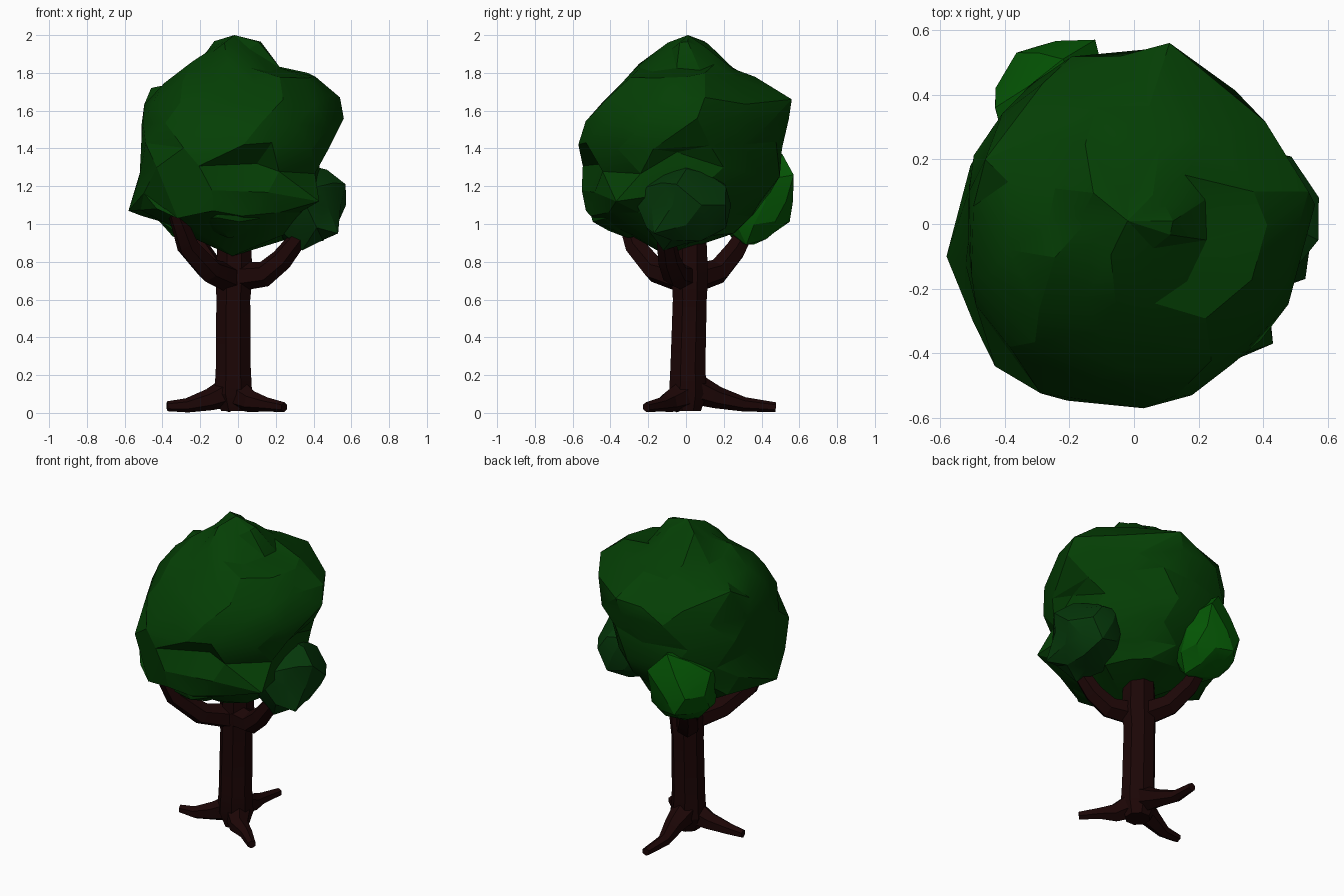
import bpy, bmesh, math, random
from mathutils import Vector

random.seed(11)
default = bpy.data.objects.get("Cube")
if default:
    bpy.data.objects.remove(default, do_unlink=True)


def make_material(name, red, green, blue):
    material = bpy.data.materials.new(name)
    material.use_nodes = True
    color = (red, green, blue, 1.0)
    material.diffuse_color = color
    shader = next(n for n in material.node_tree.nodes if n.type == 'BSDF_PRINCIPLED')
    shader.inputs["Base Color"].default_value = color
    shader.inputs["Roughness"].default_value = 0.9
    return material


bark = make_material("dark_bark", 0.0115, 0.0017, 0.0017)
leaf = make_material("leaf_green", 0.0014, 0.049, 0.0014)
shade_leaf = make_material("deep_leaf_green", 0.0016, 0.039, 0.003)
bright_leaf = make_material("bright_leaf_green", 0.0014, 0.093, 0.0014)


def add_object(name, bm, material):
    bmesh.ops.recalc_face_normals(bm, faces=bm.faces[:])
    mesh = bpy.data.meshes.new(name)
    bm.to_mesh(mesh)
    bm.free()
    mesh.materials.append(material)
    obj = bpy.data.objects.new(name, mesh)
    bpy.context.collection.objects.link(obj)
    bpy.ops.object.select_all(action='DESELECT')
    obj.select_set(True)
    bpy.context.view_layer.objects.active = obj
    bpy.ops.object.shade_smooth_by_angle(angle=math.radians(22))


def bridge(bm, low, high):
    """Quads between two equal rings of vertices."""
    for k in range(len(low)):
        n = (k + 1) % len(low)
        bm.faces.new((low[k], low[n], high[n], high[k]))


def add_limb(name, path, radii, sides=6):
    """Tapered faceted tube along a path, kept above the ground."""
    points = [Vector(p) for p in path]
    side = (points[-1] - points[0]).cross(Vector((0, 0, 1)))
    side = side.normalized() if side.length > 0.1 else Vector((1, 0, 0))
    bm = bmesh.new()
    rings = []
    last = len(points) - 1
    for i, (point, radius) in enumerate(zip(points, radii)):
        tangent = (points[min(i + 1, last)] - points[max(i - 1, 0)]).normalized()
        up = side.cross(tangent).normalized()
        ring = []
        for k in range(sides):
            angle = math.tau * (k + 0.5) / sides
            co = point + radius * (math.cos(angle) * side + math.sin(angle) * up)
            co.z = max(co.z, 0)
            ring.append(bm.verts.new(co))
        rings.append(ring)
    for low, high in zip(rings, rings[1:]):
        bridge(bm, low, high)
    bm.faces.new(rings[0])
    bm.faces.new(rings[-1])
    add_object(name, bm, bark)


def pull_corners(bm, corners):
    """Move the nearest free vertex onto each corner."""
    free = set(bm.verts)
    for corner in map(Vector, corners):
        nearest = min(free, key=lambda v: (v.co - corner).length)
        nearest.co = corner
        free.remove(nearest)


def add_crown(name, rows, top, bottom, quarters, corners, sides=13):
    """Craggy loft of rings, each row giving height, x range and y range.
    Quarters swell or flatten the diagonals, counter-clockwise from +x +y."""
    bm = bmesh.new()
    rings = []
    for i, (z, left, right, front, back) in enumerate(rows):
        ring = []
        for k in range(sides):
            angle = math.tau * (k + 0.5 * (i % 2) + random.uniform(-.18, .18)) / sides
            swell = quarters[int(angle % math.tau / (math.pi / 2)) % 4]
            reach = random.uniform(.96, 1.04) + swell * math.sin(2 * angle) ** 2
            x = (left + right + (right - left) * reach * math.cos(angle)) / 2
            y = (front + back + (back - front) * reach * math.sin(angle)) / 2
            ring.append(bm.verts.new((x, y, z + random.uniform(-.03, .03))))
        rings.append(ring)
    for low, high in zip(rings, rings[1:]):
        bridge(bm, low, high)
    for ring, tip in ((rings[0], top), (rings[-1], bottom)):
        point = bm.verts.new(tip)
        for k in range(sides):
            bm.faces.new((ring[k - 1], ring[k], point))
    pull_corners(bm, corners)
    bmesh.ops.triangulate(bm, faces=bm.faces[:])
    add_object(name, bm, leaf)


def add_cluster(name, center, size, material, corners=()):
    """Small craggy ball of leaves."""
    bm = bmesh.new()
    bmesh.ops.create_icosphere(bm, subdivisions=2, radius=1)
    for v in bm.verts:
        reach = random.uniform(.88, 1.06)
        v.co = Vector([c + d * s * reach for c, d, s in zip(center, v.co, size)])
    pull_corners(bm, corners)
    add_object(name, bm, material)


# Trunk
add_limb("trunk",
         [(-.02, .01, .01), (-.025, .01, .1), (-.025, .01, .24), (-.025, .02, .6),
          (-.02, .02, .72), (-.02, .02, 1)],
         [.075, .108, .1, .097, .105, .092], sides=8)

# Branches
branch_radii = [.078, .068, .06, .042]
add_limb("right_front_branch",
         [(-.04, -.01, .71), (-.15, -.16, .755), (-.265, -.265, .88), (-.33, -.33, 1.06)],
         branch_radii)
add_limb("left_branch",
         [(-.01, 0, .72), (.14, -.06, .735), (.23, -.09, .81), (.38, -.12, 1)], branch_radii)
add_limb("back_branch",
         [(-.04, .04, .71), (-.13, .17, .75), (-.2, .26, .86), (-.25, .35, 1.02)], branch_radii)

# Roots
root_radii = [.085, .058, .038, .026]
add_limb("right_root",
         [(-.03, 0, .12), (-.15, -.02, .07), (-.27, -.05, .04), (-.375, -.05, .035)], root_radii)
add_limb("front_root",
         [(0, 0, .1), (.07, -.09, .06), (.15, -.13, .045), (.245, -.21, .03)], root_radii)
add_limb("back_root",
         [(-.03, .04, .13), (-.03, .17, .08), (-.06, .31, .045), (-.045, .475, .03)], root_radii)

# Main crown with its prominent corners and hollows
crown_rows = [
    (1.94, -.16, .12, -.1, .12),
    (1.83, -.26, .24, -.26, .27),
    (1.75, -.4, .42, -.35, .38),
    (1.65, -.48, .53, -.46, .53),
    (1.53, -.5, .54, -.53, .54),
    (1.41, -.52, .51, -.56, .53),
    (1.28, -.54, .48, -.55, .5),
    (1.15, -.55, .45, -.54, .42),
    (1.06, -.53, .4, -.5, .36),
    (.95, -.27, .28, -.29, .27)]
crown_corners = [
    (.37, .1, 1.8), (.54, .1, 1.67), (.56, .06, 1.56), (.11, .56, 1.66), (-.46, .2, 1.72),
    (-.58, -.1, 1.07), (-.43, -.44, 1.3), (.03, -.57, 1.42), (-.13, -.53, 1.07),
    (-.32, -.46, 1.03), (.43, -.37, 1.12), (.1, -.43, 1.32), (.43, -.05, 1.38)]
add_crown("main_crown", crown_rows, (-.02, .01, 2), (-.03, -.1, .83),
          (-.1, .05, .07, -.04), crown_corners)

# Smaller leaf clusters at the branch ends
add_cluster("left_leaf_cluster", (.36, 0, 1.1), (.21, .25, .22), shade_leaf,
            [(.57, -.05, 1.21), (.53, -.17, .95), (.34, -.12, .86)])
add_cluster("front_leaf_cluster", (-.05, -.31, 1.12), (.22, .22, .2), leaf)
add_cluster("back_leaf_cluster", (-.24, .36, 1.12), (.21, .21, .23), bright_leaf,
            [(-.12, .57, 1.26), (-.36, .48, 1.2), (-.43, .36, 1.13), (-.12, .32, .89),
             (-.22, .51, 1.37)])
